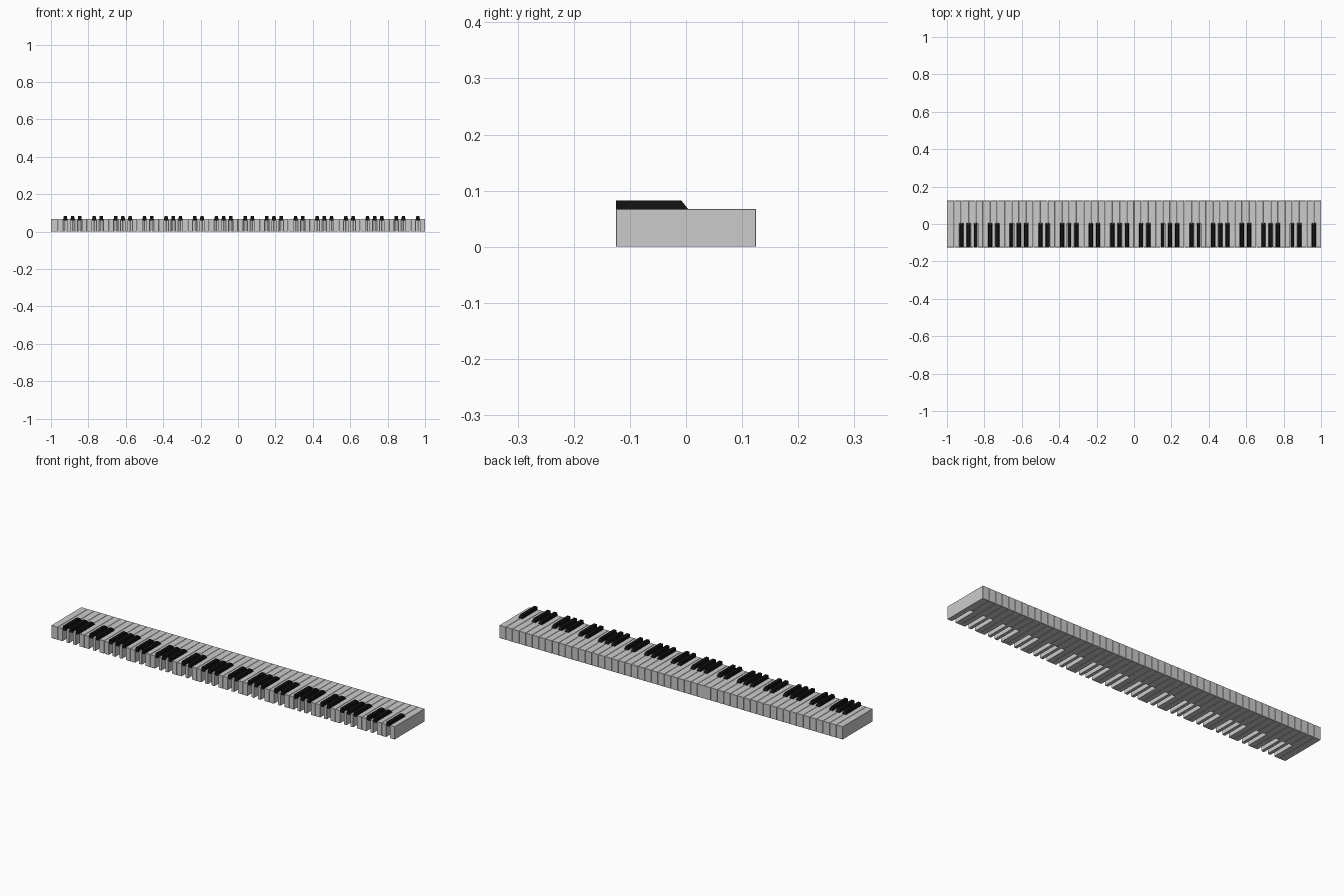
import bpy, bmesh

if "Cube" in bpy.data.objects:
    bpy.data.objects.remove(bpy.data.objects["Cube"])

N = 52                    # white keys of a full 88-key set
P = 2.0 / N               # key pitch
GAP = 0.0006              # half of the gap between white keys
Y0, Y1, YN = -0.125, 0.125, 0.004   # tail end, playing end, notch end
H = 0.067                 # white key height
SLOT = 0.011              # half width of the slot under a black key
BW, BT = 0.0105, 0.0085   # black key half width at bottom and top

black = bpy.data.materials.new("black_key")
black.diffuse_color = (0.006, 0.006, 0.007, 1)
black.use_nodes = True
black.node_tree.nodes["Principled BSDF"].inputs["Base Color"].default_value = black.diffuse_color


def prism(name, pts, to_xyz, depth):
    """Extrude a closed profile along the vector depth."""
    bm = bmesh.new()
    face = bm.faces.new([bm.verts.new(to_xyz(a, b)) for a, b in pts])
    new = bmesh.ops.extrude_face_region(bm, geom=[face])["geom"]
    verts = [v for v in new if isinstance(v, bmesh.types.BMVert)]
    bmesh.ops.translate(bm, verts=verts, vec=depth)
    bmesh.ops.recalc_face_normals(bm, faces=bm.faces)
    me = bpy.data.meshes.new(name)
    bm.to_mesh(me)
    bm.free()
    ob = bpy.data.objects.new(name, me)
    bpy.context.collection.objects.link(ob)
    return ob


def has_black(i):
    """Is there a black key on boundary i, counted from the bass end (+x)?"""
    return 0 < i < N - 1 and i % 7 in (1, 3, 4, 6, 0)


# White keys, notched beside each black key
for i in range(N):
    r, l = 1 - i * P, 1 - (i + 1) * P
    xr, xl = r - GAP, l + GAP
    pts = [(xl, Y1), (xr, Y1)]
    pts += [(xr, YN), (r - SLOT, YN), (r - SLOT, Y0)] if has_black(i) else [(xr, Y0)]
    pts += [(l + SLOT, Y0), (l + SLOT, YN), (xl, YN)] if has_black(i + 1) else [(xl, Y0)]
    key = prism("white_key", pts, lambda a, b: (a, b, 0), (0, 0, H))
    bev = key.modifiers.new("soft_edges", 'BEVEL')
    bev.width, bev.segments = 0.0008, 1

# Black keys with a sloping nose and slightly tapered sides
side = [(Y0, 0.060), (YN, 0.060), (YN, H), (-0.008, 0.082), (Y0, 0.082)]
for i in range(N):
    if has_black(i):
        x = 1 - i * P
        key = prism("black_key", side, lambda a, b: (x - BW, a, b), (2 * BW, 0, 0))
        for v in key.data.vertices:
            if v.co.z > 0.08:
                v.co.x = x + (v.co.x - x) * BT / BW
        key.data.materials.append(black)
